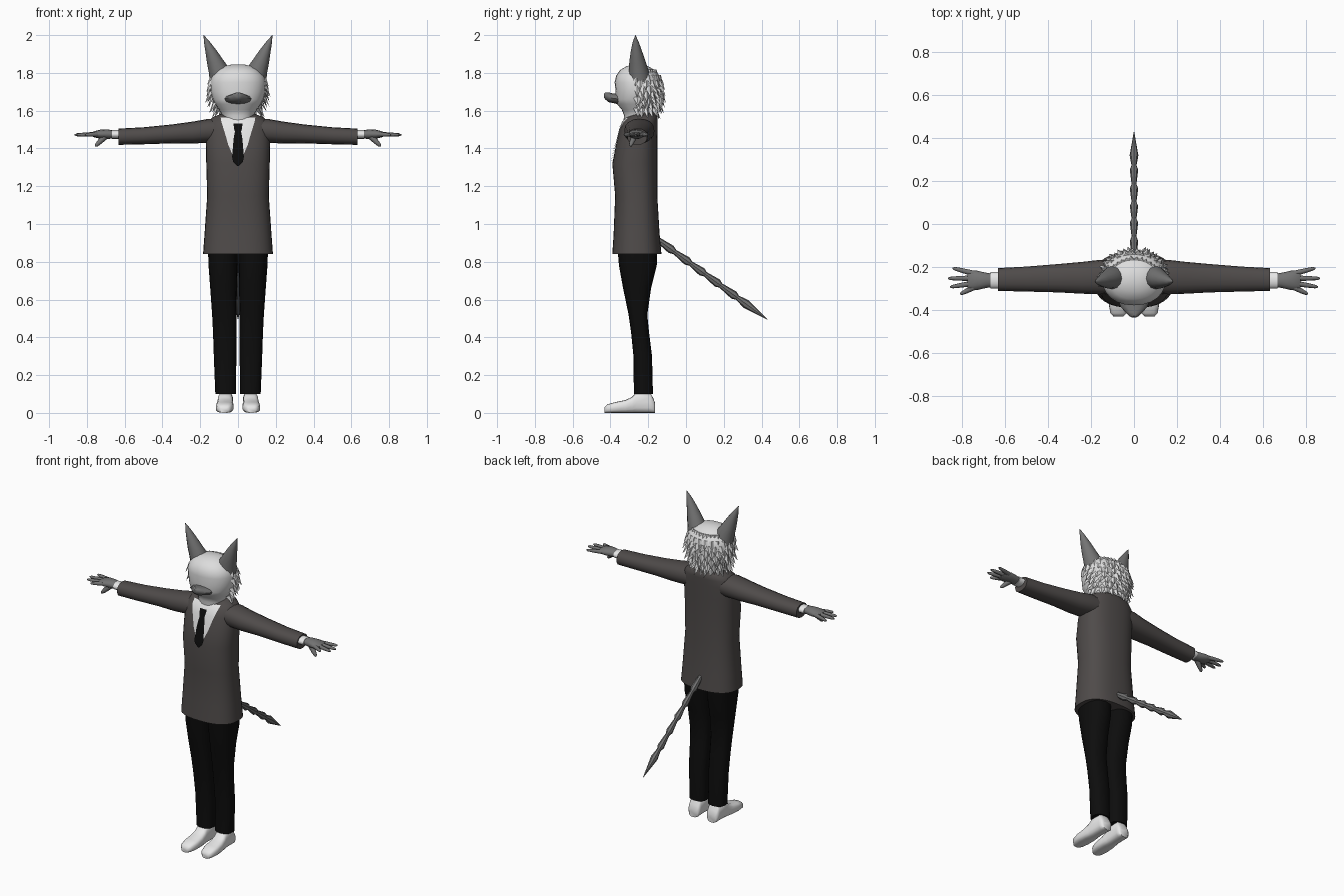
import bpy, bmesh, math, random
from mathutils import Vector

if "Cube" in bpy.data.objects:
    bpy.data.objects.remove(bpy.data.objects["Cube"])

random.seed(4)


def material(name, rgb):
    m = bpy.data.materials.new(name)
    m.diffuse_color = (*rgb, 1)
    m.use_nodes = True
    m.node_tree.nodes["Principled BSDF"].inputs["Base Color"].default_value = m.diffuse_color
    return m


COAT = material("charcoal cloth", (0.078, 0.070, 0.068))
BLACK = material("black cloth", (0.004, 0.004, 0.004))
WHITE = material("white", (0.80, 0.80, 0.80))
FUR = material("pale fur", (0.72, 0.72, 0.72))
GREY = material("grey fur", (0.17, 0.17, 0.17))


def finish(name, bm, mat, angle=40):
    bmesh.ops.recalc_face_normals(bm, faces=bm.faces)
    me = bpy.data.meshes.new(name)
    bm.to_mesh(me)
    bm.free()
    me.materials.append(mat)
    ob = bpy.data.objects.new(name, me)
    bpy.context.collection.objects.link(ob)
    bpy.ops.object.select_all(action='DESELECT')
    ob.select_set(True)
    bpy.context.view_layer.objects.active = ob
    bpy.ops.object.shade_smooth_by_angle(angle=math.radians(angle))
    return ob


def oval(c, u, v, seg=16, n=2.0):
    """Superellipse ring around c with half axes u and v."""
    pts = []
    for i in range(seg):
        a = 2 * math.pi * i / seg
        cu, sv = math.cos(a), math.sin(a)
        pts.append(Vector(c) + Vector(u) * math.copysign(abs(cu) ** (2 / n), cu)
                   + Vector(v) * math.copysign(abs(sv) ** (2 / n), sv))
    return pts


def add_loft(bm, rings):
    loops = [[bm.verts.new(p) for p in r] for r in rings]
    k = len(rings[0])
    for a, b in zip(loops, loops[1:]):
        for i in range(k):
            bm.faces.new((a[i], a[(i + 1) % k], b[(i + 1) % k], b[i]))
    bm.faces.new(loops[0])
    bm.faces.new(loops[-1])


def loft(name, rings, mat, angle=40):
    bm = bmesh.new()
    add_loft(bm, rings)
    return finish(name, bm, mat, angle)


def tube(bm, pts, radii, seg=8):
    """Round limb along straight-ish points."""
    d = (Vector(pts[-1]) - Vector(pts[0])).normalized()
    u = d.cross(Vector((0, 1, 0.01))).normalized()
    v = d.cross(u)
    add_loft(bm, [oval(p, u * r, v * r, seg) for p, r in zip(pts, radii)])


# Upright profiles: (z, half width, front y, back y)
def upright(rows, seg, n):
    return [oval((0, (f + b) / 2, z), (w, 0, 0), (0, (b - f) / 2, 0), seg, n)
            for z, w, f, b in rows]


def at_height(rows, z):
    for a, b in zip(rows, rows[1:]):
        if a[0] <= z <= b[0]:
            t = (z - a[0]) / (b[0] - a[0])
            return [p + (q - p) * t for p, q in zip(a, b)]
    return rows[-1]


# Coat body
coat = [(0.84, .185, -.39, -.13), (0.95, .177, -.383, -.14), (1.15, .163, -.375, -.152),
        (1.32, .168, -.39, -.152), (1.42, .17, -.37, -.152), (1.50, .168, -.35, -.15),
        (1.54, .16, -.335, -.15), (1.565, .135, -.315, -.15), (1.585, .085, -.28, -.165)]
loft("coat_body", upright(coat, 32, 2.5), COAT, 50)


def front_panel(name, rows, offset, mat, cols=8):
    """Thin panel that follows the coat front; rows are (z, half width)."""
    bm = bmesh.new()
    grid = []
    for z, w in rows:
        _, hx, f, b = at_height(coat, z)
        line = []
        for i in range(cols + 1):
            x = w * (2 * i / cols - 1)
            y = (f + b) / 2 - (b - f) / 2 * (1 - (abs(x) / hx) ** 2.5) ** (1 / 2.5)
            line.append(bm.verts.new((x, y - offset, z)))
        grid.append(line)
    for a, b in zip(grid, grid[1:]):
        for i in range(cols):
            bm.faces.new((a[i], a[i + 1], b[i + 1], b[i]))
    ob = finish(name, bm, mat)
    if ob.data.polygons[0].normal.y > 0:
        ob.data.flip_normals()


# Shirt opening and tie
front_panel("shirt_front", [(1.325, .004), (1.36, .026), (1.42, .052), (1.46, .063),
                            (1.50, .075), (1.54, .088), (1.565, .092)], .004, WHITE)
front_panel("tie", [(1.308, .004), (1.33, .026), (1.355, .031), (1.42, .026), (1.46, .022),
                    (1.49, .016), (1.50, .020), (1.53, .024), (1.533, .022)], .009, BLACK, 4)

# Head and neck
head = [(1.50, .08, -.335, -.18), (1.575, .083, -.328, -.175), (1.605, .10, -.34, -.165),
        (1.635, .122, -.365, -.145), (1.66, .135, -.375, -.135), (1.70, .146, -.372, -.13),
        (1.75, .148, -.378, -.13), (1.785, .138, -.37, -.14), (1.815, .11, -.35, -.165),
        (1.835, .075, -.315, -.20), (1.845, .03, -.28, -.235)]
loft("head", upright(head, 24, 2.2), FUR, 50)

# Muzzle
muzzle = [(-.35, .075, 1.632, 1.69), (-.385, .062, 1.64, 1.69), (-.41, .04, 1.645, 1.697),
          (-.428, .022, 1.66, 1.697), (-.434, .010, 1.67, 1.69)]
loft("muzzle", [oval((0, y, (a + b) / 2), (w, 0, 0), (0, 0, (b - a) / 2), 12)
                for y, w, a, b in muzzle], GREY)

# Shaggy tufts over the back and cheeks of the head
bm = bmesh.new()
for r in range(8):
    z = 1.815 - r * 0.029
    _, hx, f, b = at_height(head, z)
    hx, hy = max(hx, .115), max((b - f) / 2, .09)
    count, spread = 13, (70 if r < 1 else 100)
    for i in range(count):
        a = math.radians(spread * (2 * (i + (r % 2) * .5) / count - 1))
        out = Vector((math.sin(a), math.cos(a), 0))
        side = Vector((math.cos(a), -math.sin(a), 0))
        p = Vector((hx * out.x, (f + b) / 2 + hy * out.y, z)) - out * .006
        tip = p + out * random.uniform(.022, .036) + Vector((0, 0, -random.uniform(.045, .06)))
        tip += side * random.uniform(-.01, .01)
        vs = [bm.verts.new(q) for q in (p + side * .022, p - side * .022,
                                        p + out * .014 + Vector((0, 0, .004)), tip)]
        for tri in ((0, 1, 2), (0, 2, 3), (2, 1, 3), (1, 0, 3)):
            bm.faces.new([vs[j] for j in tri])
finish("head_tufts", bm, FUR, 20)

for s, label in ((-1, "left"), (1, "right")):
    # Ear
    ear = [(.090, -.247, 1.765, .060, .060), (.100, -.25, 1.81, .053, .053),
           (.122, -.257, 1.86, .041, .043), (.142, -.262, 1.91, .029, .031),
           (.164, -.266, 1.96, .015, .017), (.182, -.268, 2.0, .001, .001)]
    loft(label + "_ear", [oval((s * x, y, z), (hx, 0, -s * .3 * hx), (0, hy, 0), 12)
                          for x, y, z, hx, hy in ear], GREY)

    # Sleeve and cuff
    sleeve = [(.08, -.245, 1.495, .075, .06), (.16, -.247, 1.493, .08, .063),
              (.24, -.25, 1.484, .074, .058), (.35, -.252, 1.477, .066, .05),
              (.50, -.256, 1.467, .058, .045), (.632, -.258, 1.462, .053, .043)]
    loft(label + "_sleeve", [oval((s * x, y, z), (0, hy, 0), (0, 0, hz), 16, 2.3)
                             for x, y, z, hy, hz in sleeve], COAT)
    loft(label + "_cuff", [oval((s * x, -.262, 1.474), (0, .038, 0), (0, 0, .023), 16)
                           for x in (.61, .668)], WHITE)

    # Hand with fingers and thumb
    bm = bmesh.new()
    palm = [(.655, .030, .019), (.69, .036, .026), (.73, .045, .024), (.765, .047, .015),
            (.775, .04, .009)]
    add_loft(bm, [oval((s * x, -.262, 1.475), (0, hy, 0), (0, 0, hz), 12)
                  for x, hy, hz in palm])
    for y0, x1, y1 in ((-.295, .808, -.326), (-.275, .855, -.293),
                       (-.252, .865, -.253), (-.23, .843, -.205)):
        a, b = Vector((s * .745, y0, 1.475)), Vector((s * x1, y1, 1.472))
        tube(bm, [a, a.lerp(b, .55), a.lerp(b, .9), b], [.013, .011, .008, .003])
    a, b = Vector((s * .705, -.275, 1.462)), Vector((s * .755, -.295, 1.412))
    tube(bm, [a, a.lerp(b, .6), a.lerp(b, .9), b], [.017, .013, .009, .003])
    finish(label + "_hand", bm, GREY, 50)

    # Trouser leg: z, inner x, outer x, front y, back y
    leg = [(.10, .010, .120, -.276, -.175), (.30, .009, .128, -.278, -.18),
           (.42, .008, .132, -.29, -.195), (.52, .008, .137, -.304, -.205),
           (.66, .006, .147, -.333, -.185), (.78, .003, .156, -.355, -.155),
           (.90, .001, .160, -.365, -.15)]
    loft(label + "_trouser_leg",
         [oval((s * (i + o) / 2, (f + b) / 2, z), ((o - i) / 2, 0, 0), (0, (b - f) / 2, 0), 16, 2.4)
          for z, i, o, f, b in leg], BLACK)

    # Shoe: y, half width, height
    shoe = [(-.431, .022, .030), (-.415, .038, .046), (-.37, .047, .058), (-.32, .046, .068),
            (-.285, .042, .085), (-.262, .040, .11), (-.19, .040, .11), (-.172, .038, .075),
            (-.163, .028, .05)]
    loft(label + "_shoe",
         [oval((s * (.067 - .03 * (y + .25)), y, h / 2), (w, 0, 0), (0, 0, h / 2), 16, 3)
          for y, w, h in shoe], WHITE, 50)

# Segmented tail, each piece flaring toward its far end
bm = bmesh.new()
start, end = Vector((0, -.16, .925)), Vector((0, .43, .495))
d = (end - start).normalized()
up = Vector((0, -d.z, d.y))
cuts = [0, .17, .31, .44, .58, .73, 1]
for i, (t0, t1) in enumerate(zip(cuts, cuts[1:])):
    last = i == len(cuts) - 2
    sizes = [(t0, .013), (t0 + .3 * (t1 - t0), .024), (t1, .001)] if last else \
            [(t0, .013), (t0 + .8 * (t1 - t0), .023), (t1 + .015, .010)]
    add_loft(bm, [oval(start.lerp(end, t), (r * .85, 0, 0), up * r, 8) for t, r in sizes])
finish("tail", bm, GREY, 30)
